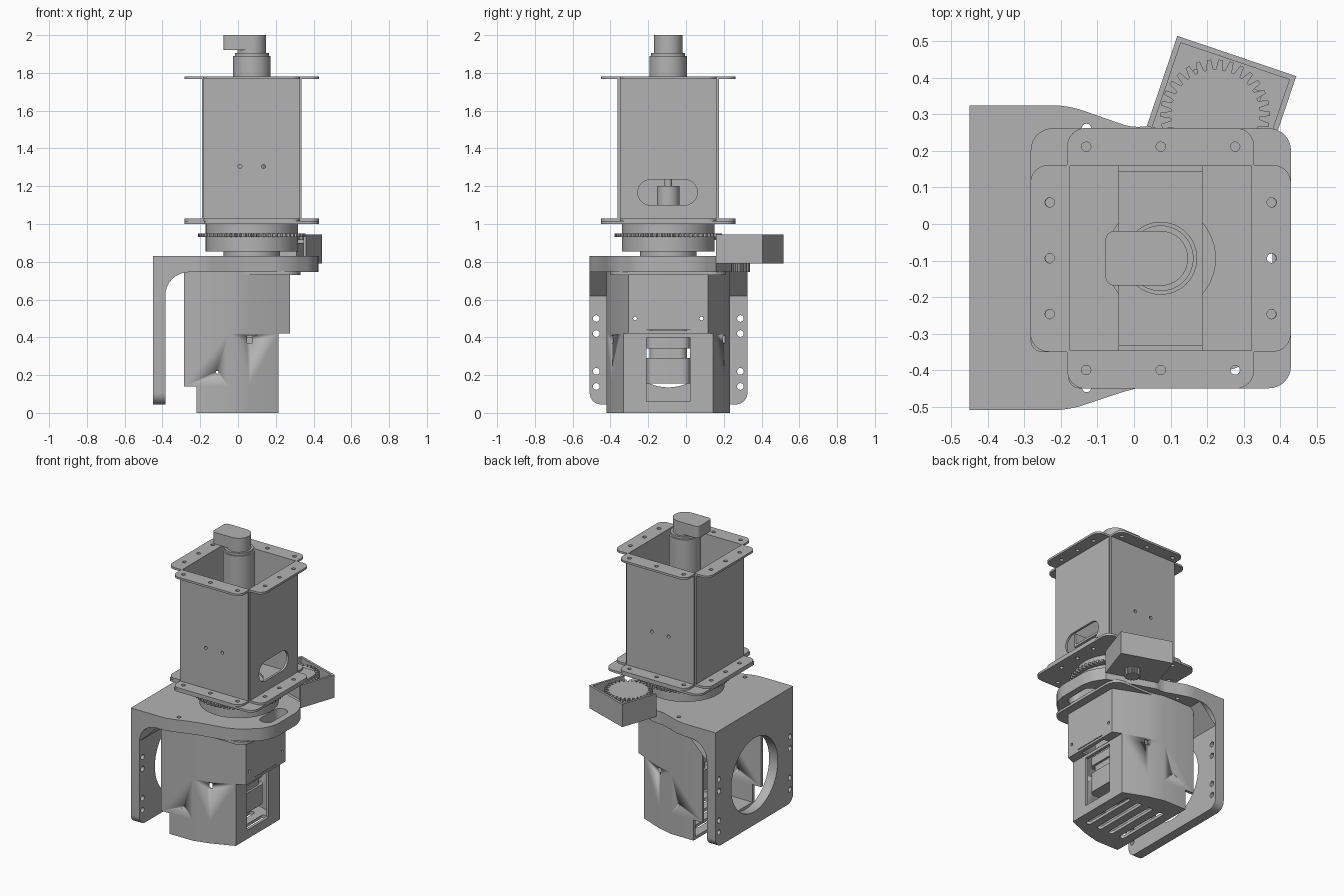
import bpy, bmesh, math
from mathutils import Matrix, Vector

if "Cube" in bpy.data.objects:
    bpy.data.objects.remove(bpy.data.objects["Cube"])

grey = bpy.data.materials.new("plain grey")
grey.use_nodes = True
COLOUR = (0.45, 0.45, 0.45, 1)
grey.diffuse_color = COLOUR
grey.node_tree.nodes["Principled BSDF"].inputs["Base Color"].default_value = COLOUR

CX, CY = 0.073, -0.094      # turning axis
parts = []

# Local frames for sheets facing each axis: (u, v, thickness) -> world
FRAMES = {
    "Z": Matrix(((1, 0, 0), (0, 1, 0), (0, 0, 1))),
    "X": Matrix(((0, 0, 1), (1, 0, 0), (0, 1, 0))),
    "Y": Matrix(((1, 0, 0), (0, 0, -1), (0, 1, 0))),
}


def circle(x, y, r, n=32):
    return [(x + r * math.cos(math.tau * i / n), y + r * math.sin(math.tau * i / n)) for i in range(n)]


def dots(xs, ys, r=0.013):
    return [circle(x, y, r, 12) for x in xs for y in ys]


def rounded(corners):
    """Outline from (x, y, radius) corners."""
    out = []
    for i, (x, y, r) in enumerate(corners):
        p = Vector((x, y))
        if r == 0:
            out.append(p)
            continue
        a = p + (Vector(corners[i - 1][:2]) - p).normalized() * r
        b = p + (Vector(corners[(i + 1) % len(corners)][:2]) - p).normalized() * r
        for k in range(9):
            t = k / 8
            w = (1 - t) ** 2, 1.414 * t * (1 - t), t * t
            out.append((a * w[0] + p * w[1] + b * w[2]) / sum(w))
    return out


def rect(x0, x1, y0, y1, r=0):
    return rounded([(x0, y0, r), (x1, y0, r), (x1, y1, r), (x0, y1, r)])


def slot(x0, x1, y0, y1):
    return rect(x0, x1, y0, y1, min(x1 - x0, y1 - y0) * 0.499)


def gear(x, y, r, teeth, depth=0.028):
    pts = []
    for i in range(teeth):
        for f, d in ((0, depth), (0.25, depth), (0.42, 0), (0.78, 0)):
            a = math.tau * (i + f) / teeth
            pts.append((x + (r - d) * math.cos(a), y + (r - d) * math.sin(a)))
    return pts


def sheet(name, outline, lo, hi, holes=(), axis="Z"):
    """Solid sheet between lo and hi along an axis, with holes."""
    curve = bpy.data.curves.new(name, "CURVE")
    curve.dimensions, curve.fill_mode = "2D", "BOTH"
    curve.extrude = (hi - lo) / 2
    for loop in [outline, *holes]:
        s = curve.splines.new("POLY")
        s.points.add(len(loop) - 1)
        for point, p in zip(s.points, loop):
            point.co = (p[0], p[1], 0, 1)
        s.use_cyclic_u = True
    temp = bpy.data.objects.new(name, curve)
    bpy.context.collection.objects.link(temp)
    mesh = bpy.data.meshes.new_from_object(temp.evaluated_get(bpy.context.evaluated_depsgraph_get()))
    bpy.data.objects.remove(temp)
    bm = bmesh.new()
    bm.from_mesh(mesh)
    mid = (lo + hi) / 2 * (-1 if axis == "Y" else 1)
    for v in bm.verts:
        v.co = FRAMES[axis] @ (v.co + Vector((0, 0, mid)))
    bmesh.ops.remove_doubles(bm, verts=bm.verts, dist=1e-5)
    bmesh.ops.recalc_face_normals(bm, faces=bm.faces)
    bm.to_mesh(mesh)
    bm.free()
    mesh.materials.clear()
    mesh.materials.append(grey)
    obj = bpy.data.objects.new(name, mesh)
    bpy.context.collection.objects.link(obj)
    parts.append(obj)
    return obj


def disc(name, r, lo, hi, holes=()):
    return sheet(name, circle(CX, CY, r, 48), lo, hi, holes)


def mirror_y(pts):
    return [(p[0], 2 * CY - p[1]) for p in pts]


# Angle bracket: side plate, top plate and inner fillet
sheet("bracket_side", rounded([(-0.51, 0.045, 0.06), (0.325, 0.045, 0.06), (0.325, 0.83, 0), (-0.51, 0.83, 0)]),
      -0.45, -0.385, [circle(CY, 0.385, 0.25, 64)] + dots((-0.475, 0.288), (0.14, 0.22, 0.42, 0.5), 0.018), "X")
sheet("bracket_top", rounded([(-0.385, -0.51, 0), (-0.18, -0.51, 0.04), (0, -0.45, 0.05), (0.26, -0.4, 0.08),
                              (0.425, -0.25, 0.08), (0.425, 0.06, 0.06), (0.36, 0.16, 0), (0.04, 0.27, 0.02),
                              (0, 0.262, 0.03), (-0.18, 0.325, 0.04), (-0.385, 0.325, 0)]),
      0.745, 0.83, [slot(0.29, 0.38, -0.21, 0.02)] + dots((-0.13,), (0.262, -0.448)))
sheet("bracket_fillet", [(-0.385, 0.745), (-0.385, 0.62)] + rounded([(-0.385, 0.745, 0.125), (-0.26, 0.745, 0),
      (-0.385, 0.62, 0)])[:9][::-1] + [(-0.26, 0.745)], -0.51, 0.325, axis="Y")

# Lower housing: bent side walls in stacked bands
T = 0.02
BEND = [(-0.05, -0.42), (0.06, -0.392), (0.215, -0.33)]


def side_walls(name, x0, extra, lo, hi, cut=False):
    path = [(x0, -0.42)] + BEND + extra
    band = path + [(x, y + T) for x, y in reversed(path)]
    for label, pts in (("front", band), ("back", mirror_y(band))):
        wall = sheet(f"{name}_{label}", pts, lo, hi)
        if cut:
            for tool in cutters:
                mod = wall.modifiers.new("hole", "BOOLEAN")
                mod.object, mod.solver = tool, "EXACT"


cutters = [sheet("slot_cutter", rect(0.047, 0.077, 0.37, 0.41), -0.6, 0.5, axis="Y"),
           sheet("pin_cutter", circle(-0.11, 0.215, 0.008, 12), -0.6, 0.5, axis="Y")]
for c in cutters:
    parts.remove(c)
    c.hide_render = True
    c.hide_set(True)

side_walls("housing_low", -0.22, [], 0, 0.14)
side_walls("housing_middle", -0.285, [], 0.14, 0.42, cut=True)
side_walls("housing_high", -0.285, [(0.275, -0.305)], 0.42, 0.745)

floor_edge = [(-0.22, -0.41)] + [(x, y + 0.01) for x, y in BEND]
sheet("housing_floor", floor_edge + mirror_y(floor_edge)[::-1], 0, 0.02,
      [slot(x - 0.017, x + 0.017, CY - 0.2, CY + 0.2) for x in (-0.14, -0.05, 0.04, 0.13)])
sheet("window_wall", rect(-0.33, 0.142, 0, 0.42), 0.195, 0.215, [rect(-0.21, 0.022, 0.06, 0.40)], "X")
sheet("upper_wall", rounded([(-0.305, 0.42, 0), (-0.21, 0.42, 0), (-0.21, 0.44, 0), (0.022, 0.44, 0),
                             (0.022, 0.42, 0), (0.117, 0.42, 0), (0.117, 0.745, 0), (-0.305, 0.745, 0)]),
      0.255, 0.275, dots((-0.27, 0.082), (0.5,), 0.01), "X")
ledge = [(0.195, -0.33), (0.275, -0.305)]
sheet("housing_ledge", ledge + mirror_y(ledge)[::-1], 0.42, 0.435, [rect(0.2, 0.25, -0.2, 0.01)])
sheet("housing_lip", rect(-0.285, 0.33, -0.4, 0.21, 0.08), 0.73, 0.75)

# Drive motor inside the housing
for name, half, lo, hi in (("motor_end", 0.115, 0.155, 0.29), ("motor_step", 0.1, 0.29, 0.34),
                           ("motor_body", 0.115, 0.34, 0.4), ("motor_mount", 0.1, 0.4, 0.74)):
    sheet(name, rect(CX - half, CX + half, CY - half, CY + half, 0.04), lo, hi)

# Turntable
disc("neck", 0.15, 0.82, 0.86)
disc("turntable", 0.245, 0.855, 1.0)
sheet("ring_gear", gear(CX, CY, 0.285, 60), 0.93, 0.95)

# Side gear tray, turned about the vertical
tray = [
    sheet("tray_floor", rect(-0.172, 0.172, -0.13, 0.13), 0.79, 0.805),
    sheet("tray_walls", [(-0.172, -0.13), (-0.172, 0.13), (0.172, 0.13), (0.172, -0.13),
                         (0.157, -0.13), (0.157, 0.115), (-0.157, 0.115), (-0.157, -0.13)], 0.79, 0.945),
    sheet("servo_body", rect(-0.1, 0.1, -0.08, 0.06), 0.8, 0.9),
    sheet("servo_gear", gear(-0.005, -0.04, 0.15, 30), 0.915, 0.935),
    sheet("servo_hub", circle(-0.005, -0.04, 0.03), 0.89, 0.935),
    sheet("tray_knob", gear(0.03, -0.04, 0.05, 16, 0.008), 0.745, 0.795),
]
for obj in tray:
    obj.data.transform(Matrix.Translation((0.24, 0.337, 0)) @ Matrix.Rotation(math.radians(-18.7), 4, "Z"))

# Square column: base plate, four walls and their flanges
sheet("column_base", rounded([(-0.18, -0.45, 0.03), (0.43, -0.45, 0.06), (0.43, 0.262, 0.06), (-0.283, 0.262, 0.06),
                              (-0.283, -0.35, 0.03), (-0.18, -0.35, 0)]), 1.0, 1.015,
      [circle(CX, CY, 0.15, 48)] + dots((-0.23, 0.376), (CY - 0.153, CY, CY + 0.153))
      + dots((CX - 0.204, CX, CX + 0.204), (-0.4, 0.212)))
window = [slot(-0.255, 0.06, 1.1, 1.235)]
pins = dots((0.01, 0.135), (1.305,), 0.011)
sheet("column_left", rect(-0.35, 0.162, 1.015, 1.78), 0.322, 0.337, window, "X")
sheet("column_right", rect(-0.35, 0.162, 1.015, 1.78), -0.191, -0.176, axis="X")
sheet("column_front", rect(-0.182, 0.328, 1.015, 1.78), -0.362, -0.347, pins, "Y")
sheet("column_back", rect(-0.182, 0.328, 1.015, 1.78), 0.159, 0.174, pins, "Y")
for level, z in (("top", 1.768), ("bottom", 1.015)):
    for side, s in (("left", 1), ("right", -1)):
        sheet(f"{level}_flange_{side}", rounded([(CX + s * 0.25, CY - 0.256, 0), (CX + s * 0.357, CY - 0.256, 0.05),
              (CX + s * 0.357, CY + 0.256, 0.05), (CX + s * 0.25, CY + 0.256, 0)]), z, z + 0.014,
              dots((CX + s * 0.304,), (CY - 0.153, CY, CY + 0.153)))
    for side, s in (("back", 1), ("front", -1)):
        sheet(f"{level}_flange_{side}", rounded([(CX - 0.256, CY + s * 0.253, 0), (CX - 0.256, CY + s * 0.357, 0.05),
              (CX + 0.256, CY + s * 0.357, 0.05), (CX + 0.256, CY + s * 0.253, 0)]), z, z + 0.014,
              dots((CX - 0.204, CX, CX + 0.204), (CY + s * 0.306,)))

# Column motor with its cross strap, shaft and cap
sheet("motor_strap", rect(-0.042, 0.188, -0.347, 0.159), 1.26, 1.275)
for label, y in (("front", -0.347), ("back", 0.144)):
    sheet(f"strap_tab_{label}", rect(-0.042, 0.188, 1.26, 1.35), y, y + 0.015, pins, "Y")
disc("coupling", 0.06, 1.0, 1.2)
disc("shaft", 0.02, 1.2, 1.27)
disc("motor_can", 0.1, 1.27, 1.89)
disc("motor_shoulder", 0.09, 1.89, 1.905)
disc("motor_neck", 0.075, 1.9, 1.93)
sheet("motor_cap", rounded([(-0.078, -0.169, 0.025), (0.148, -0.169, 0.074), (0.148, -0.019, 0.074),
                            (-0.078, -0.019, 0.025)]), 1.92, 2.0)

# Smooth the round sides, keep hard edges
bpy.ops.object.select_all(action="DESELECT")
for obj in parts:
    obj.select_set(True)
bpy.context.view_layer.objects.active = parts[0]
bpy.ops.object.shade_smooth_by_angle(angle=math.radians(25))
